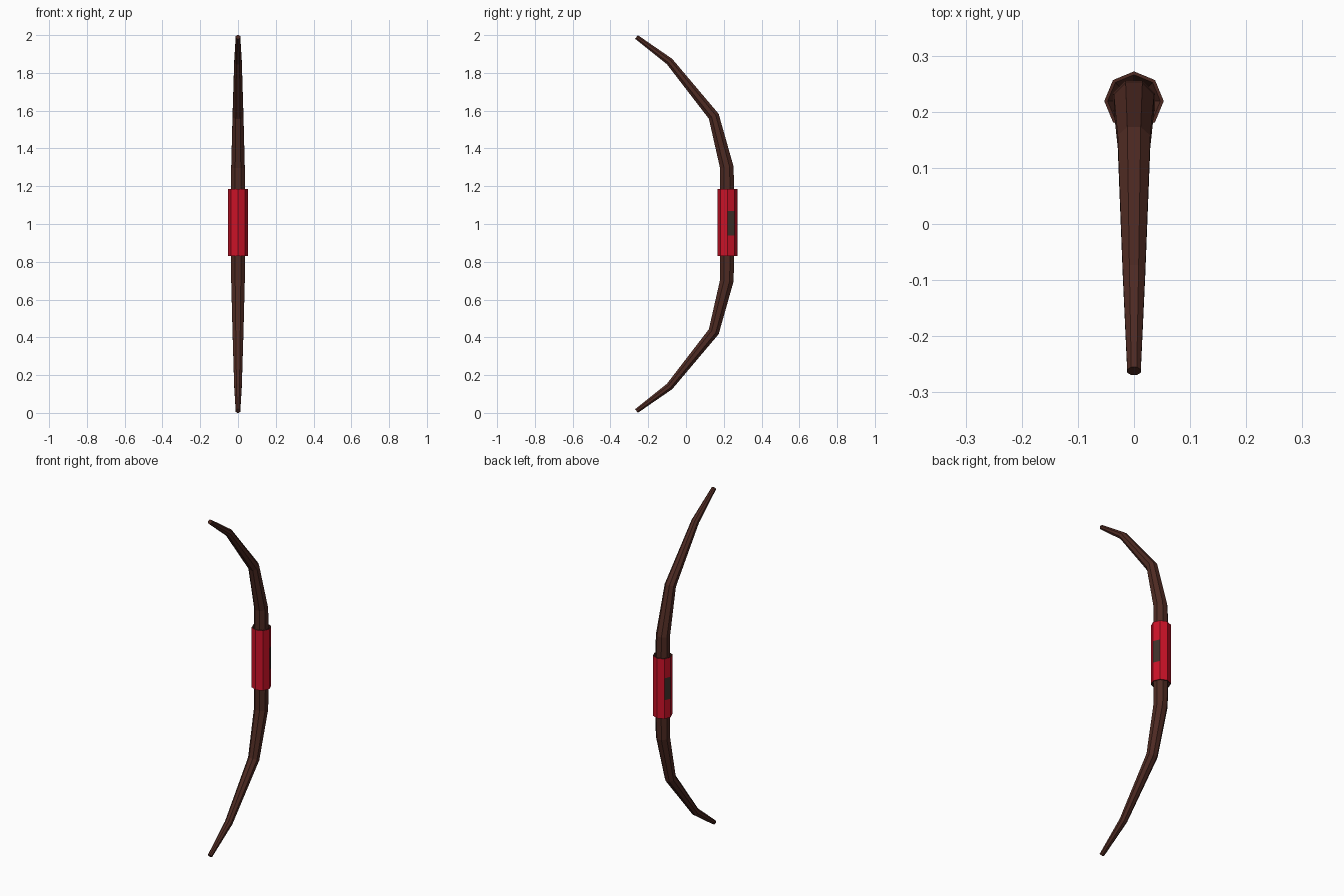
import bpy, bmesh, math
from mathutils import Vector

if "Cube" in bpy.data.objects:
    bpy.data.objects.remove(bpy.data.objects["Cube"])


def material(name, color):
    m = bpy.data.materials.new(name)
    m.diffuse_color = (*color, 1)
    m.use_nodes = True
    m.node_tree.nodes["Principled BSDF"].inputs["Base Color"].default_value = m.diffuse_color
    return m


wood = material("dark_wood", (0.075, 0.023, 0.016))
red = material("red_wrap", (0.60, 0.006, 0.021))
panel = material("side_panel", (0.052, 0.031, 0.024))
SIDES = 8


def ring(bm, center, across, radius, phase=0.0):
    """Octagon spanned by the x axis and the given across direction."""
    side = Vector((1, 0, 0))
    out = []
    for k in range(SIDES):
        a = math.tau * k / SIDES + phase
        out.append(bm.verts.new(center + radius * (math.cos(a) * side + math.sin(a) * across)))
    return out


def bridge(bm, rings, pick=lambda seg, k: 0):
    for s, (a, b) in enumerate(zip(rings, rings[1:])):
        for k in range(SIDES):
            j = (k + 1) % SIDES
            bm.faces.new((a[k], a[j], b[j], b[k])).material_index = pick(s, k)


def finish(bm, name, mats):
    bmesh.ops.recalc_face_normals(bm, faces=bm.faces)
    me = bpy.data.meshes.new(name)
    bm.to_mesh(me)
    bm.free()
    for m in mats:
        me.materials.append(m)
    ob = bpy.data.objects.new(name, me)
    bpy.context.collection.objects.link(ob)
    return ob


# Bow stave: tapered octagon swept along a mirrored path (y, height from middle, half width)
half = [(0.219, 0.0, 0.040), (0.216, 0.30, 0.036), (0.147, 0.57, 0.029),
        (-0.087, 0.86, 0.020), (-0.262, 0.99, 0.012)]
path = [(y, 1 - h, r) for y, h, r in reversed(half)] + [(y, 1 + h, r) for y, h, r in half[1:]]
pts = [Vector((0, y, z)) for y, z, r in path]
bm = bmesh.new()
rings = []
for i, p in enumerate(pts):
    before = (p - pts[i - 1]).normalized() if i else Vector()
    after = (pts[i + 1] - p).normalized() if i < len(pts) - 1 else Vector()
    t = (before + after).normalized()
    across = Vector((0, t.z, -t.y))
    r = path[i][2] / math.cos(math.pi / SIDES)
    rings.append(ring(bm, p, across, r, math.pi / SIDES))
bridge(bm, rings)
bm.faces.new(rings[0])
bm.faces.new(rings[-1])
finish(bm, "bow_stave", [wood])

# Grip: red octagonal sleeve with dark side panels and recessed wooden ends
profile = [(0.036, 0.85), (0.047, 0.83), (0.053, 0.83), (0.053, 0.94),
           (0.053, 1.07), (0.053, 1.185), (0.047, 1.185), (0.036, 1.165)]


def grip_material(seg, k):
    if seg == 3 and k in (0, 3):
        return 2
    return 1 if 2 <= seg <= 4 else 0


bm = bmesh.new()
rings = [ring(bm, Vector((0, 0.219, z)), Vector((0, 1, 0)), r) for r, z in profile]
bridge(bm, rings, grip_material)
bm.faces.new(rings[0])
bm.faces.new(rings[-1])
finish(bm, "grip", [wood, red, panel])
